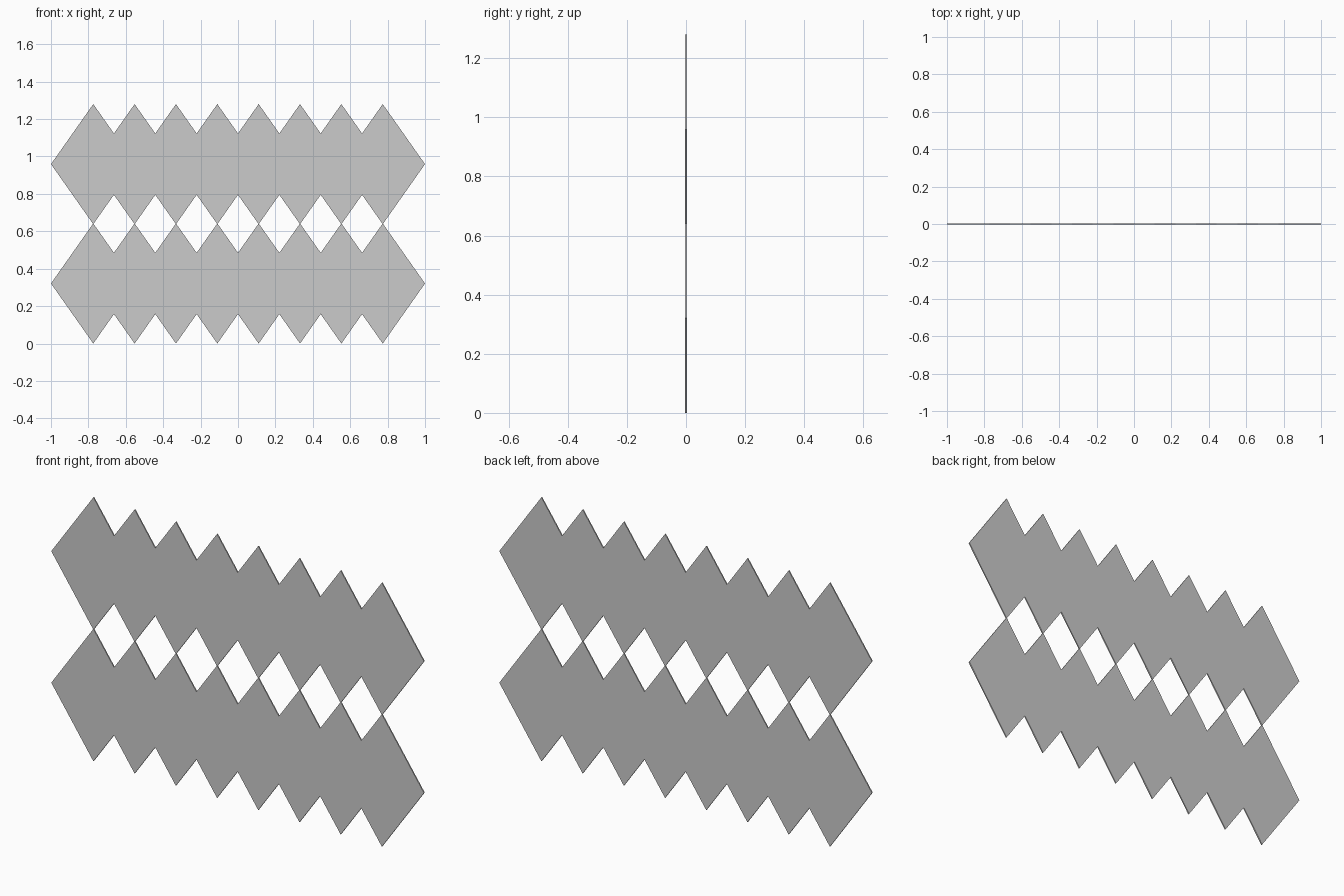
import bpy, bmesh

if "Cube" in bpy.data.objects:
    bpy.data.objects.remove(bpy.data.objects["Cube"])

HALF_W, HALF_H, THICK = 0.226, 0.321, 0.006
COUNT, STEP_X = 8, 0.2211
ROW_Z = (0.321, 0.959)


def diamond_panel(name, x, z):
    # thin upright rhombus facing -y
    bm = bmesh.new()
    pts = [(-HALF_W, 0), (0, -HALF_H), (HALF_W, 0), (0, HALF_H)]
    face = bm.faces.new([bm.verts.new((px, -THICK / 2, pz)) for px, pz in pts])
    ext = bmesh.ops.extrude_face_region(bm, geom=[face], use_keep_orig=True)
    verts = [g for g in ext["geom"] if isinstance(g, bmesh.types.BMVert)]
    bmesh.ops.translate(bm, verts=verts, vec=(0, THICK, 0))
    bmesh.ops.recalc_face_normals(bm, faces=bm.faces)
    mesh = bpy.data.meshes.new(name)
    bm.to_mesh(mesh)
    bm.free()
    obj = bpy.data.objects.new(name, mesh)
    obj.location = (x, 0, z)
    bpy.context.collection.objects.link(obj)


# two rows of overlapping diamonds
for row, z in zip(("lower", "upper"), ROW_Z):
    for i in range(COUNT):
        diamond_panel(f"{row}_diamond_{i + 1}", (i - (COUNT - 1) / 2) * STEP_X, z)
